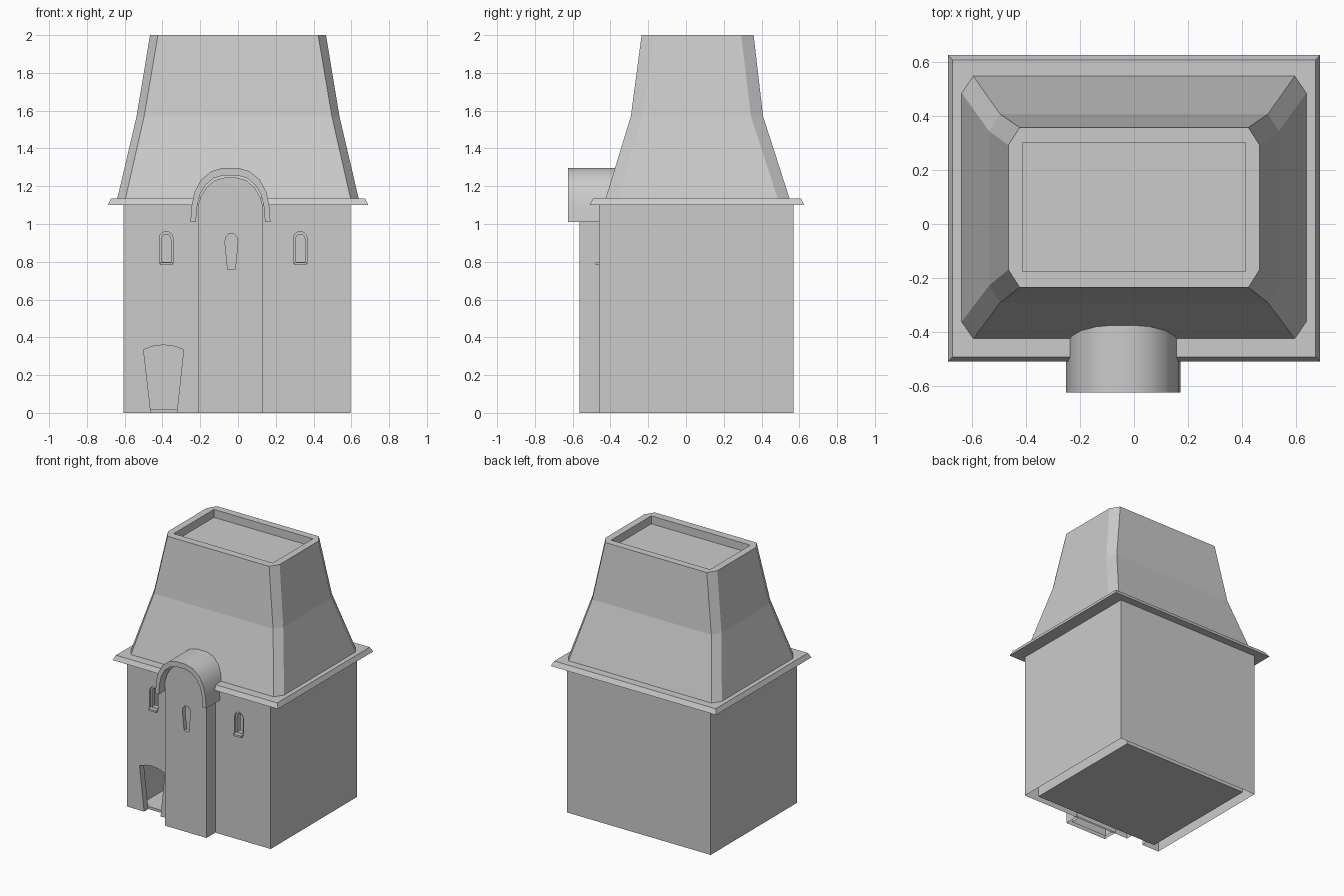
import bpy, bmesh, math

if "Cube" in bpy.data.objects:
    bpy.data.objects.remove(bpy.data.objects["Cube"])


def make_object(name, bm):
    bmesh.ops.recalc_face_normals(bm, faces=bm.faces[:])
    mesh = bpy.data.meshes.new(name)
    bm.to_mesh(mesh)
    bm.free()
    ob = bpy.data.objects.new(name, mesh)
    bpy.context.collection.objects.link(ob)
    return ob


def loft(name, loops):
    """Closed solid through loops of equal point count."""
    bm = bmesh.new()
    rings = [[bm.verts.new(p) for p in loop] for loop in loops]
    n = len(rings[0])
    for a, b in zip(rings, rings[1:]):
        for i in range(n):
            j = (i + 1) % n
            bm.faces.new((a[i], a[j], b[j], b[i]))
    bm.faces.new(rings[0])
    bm.faces.new(rings[-1])
    return make_object(name, bm)


def prism(name, profile, y0, y1):
    """Extrude an x-z profile along y."""
    return loft(name, [[(x, y, z) for x, z in profile] for y in (y0, y1)])


def box(name, x0, x1, y0, y1, z0, z1):
    return prism(name, [(x0, z0), (x1, z0), (x1, z1), (x0, z1)], y0, y1)


def mirrored(half, cx):
    """Mirror a half profile, listed from bottom to crown, about x = cx."""
    return [(cx + x, z) for x, z in half] + [(cx - x, z) for x, z in reversed(half)]


def arch(cx, r, z0, top):
    """Round-headed opening."""
    return mirrored([(r, z0)] + [(r * math.cos(t), top - r + r * math.sin(t))
                                 for t in (0, 0.45, 0.9, 1.35)], cx)


def cut(target, cutter):
    mod = target.modifiers.new("cut", 'BOOLEAN')
    mod.operation = 'DIFFERENCE'
    mod.solver = 'EXACT'
    mod.object = cutter
    bpy.context.view_layer.objects.active = target
    bpy.ops.object.modifier_apply(modifier=mod.name)
    bpy.data.objects.remove(cutter)


def open_bottom(ob):
    """Remove the ground-level faces of a shell."""
    bm = bmesh.new()
    bm.from_mesh(ob.data)
    low = [f for f in bm.faces if all(v.co.z < 0.001 for v in f.verts)]
    bmesh.ops.delete(bm, geom=low, context='FACES')
    bm.to_mesh(ob.data)
    bm.free()


# Hollow main building
X0, X1, Y0, Y1 = -0.605, 0.595, -0.46, 0.57
RX0, RX1, RY0, RY1 = X0 + 0.08, X1 - 0.08, Y0 + 0.05, Y1 - 0.03
walls = box("walls", X0, X1, Y0, Y1, 0, 1.10)
cut(walls, box("room_cutter", RX0, RX1, RY0, RY1, -0.1, 1.06))

# Tapered doorway
door = [(-0.46, -0.01), (-0.325, -0.01), (-0.288, 0.335), (-0.34, 0.353),
        (-0.395, 0.36), (-0.45, 0.353), (-0.5, 0.335)]
cut(walls, prism("door_cutter", door, -0.55, -0.38))

# Side windows: stepped surround, opening and sill
for side, cx in (("left", -0.38), ("right", 0.33)):
    cut(walls, prism("surround_cutter", arch(cx, 0.036, 0.79, 0.96), -0.5, -0.447))
    cut(walls, prism("window_cutter", arch(cx, 0.024, 0.80, 0.945), -0.5, -0.38))
    box(side + "_window_sill", cx - 0.032, cx + 0.032, -0.48, -0.44, 0.782, 0.797)
open_bottom(walls)

# Floor
box("floor", RX0, RX1, RY0, RY1, 0, 0.02)

# Arched front bay with a keyhole window
CX = -0.04
inner = [(0.183, 1.01), (0.177, 1.09), (0.162, 1.155), (0.132, 1.205),
         (0.088, 1.243), (0.035, 1.258)]
outer = [(0.212, 1.01), (0.205, 1.10), (0.19, 1.17), (0.155, 1.235),
         (0.10, 1.28), (0.04, 1.297)]
bay_half = [(0.173, 0), (0.173, 1.09)] + [(x - 0.004, z - 0.012) for x, z in inner[2:]]
bay = prism("front_bay", mirrored(bay_half, CX), -0.565, -0.45)
cut(bay, box("bay_cutter", CX - 0.15, CX + 0.15, -0.53, -0.462, -0.1, 1.05))
keyhole = [(0.02, 0.76), (0.034, 0.905), (0.03, 0.928), (0.012, 0.948)]
cut(bay, prism("keyhole_cutter", mirrored(keyhole, CX + 0.005), -0.6, -0.5))
open_bottom(bay)

# Arched hood above the bay
hood = prism("bay_hood", mirrored(outer, CX) + mirrored(inner, CX)[::-1], -0.625, -0.34)
bpy.ops.object.select_all(action='DESELECT')
hood.select_set(True)
bpy.context.view_layer.objects.active = hood
bpy.ops.object.shade_smooth_by_angle(angle=math.radians(35))


# Eave slab with a sloped edge
def rectangle(x, y0, y1, z):
    return [(-x, y0, z), (x, y0, z), (x, y1, z), (-x, y1, z)]


loft("eave", [rectangle(0.69, -0.51, 0.627, 1.10),
              rectangle(0.673, -0.493, 0.608, 1.135)])


# Flared roof with chamfered corners and a sunken top
def chamfered(x, y0, y1, z, cx, cy):
    return [(-x + cx, y0, z), (x - cx, y0, z), (x, y0 + cy, z), (x, y1 - cy, z),
            (x - cx, y1, z), (-x + cx, y1, z), (-x, y1 - cy, z), (-x, y0 + cy, z)]


roof = loft("roof", [chamfered(0.64, -0.427, 0.55, 1.13, 0.043, 0.063),
                     chamfered(0.537, -0.292, 0.408, 1.57, 0.04, 0.064),
                     chamfered(0.466, -0.235, 0.358, 2.0, 0.042, 0.066)])
cut(roof, box("roof_cutter", -0.413, 0.413, -0.176, 0.303, 1.94, 2.1))
